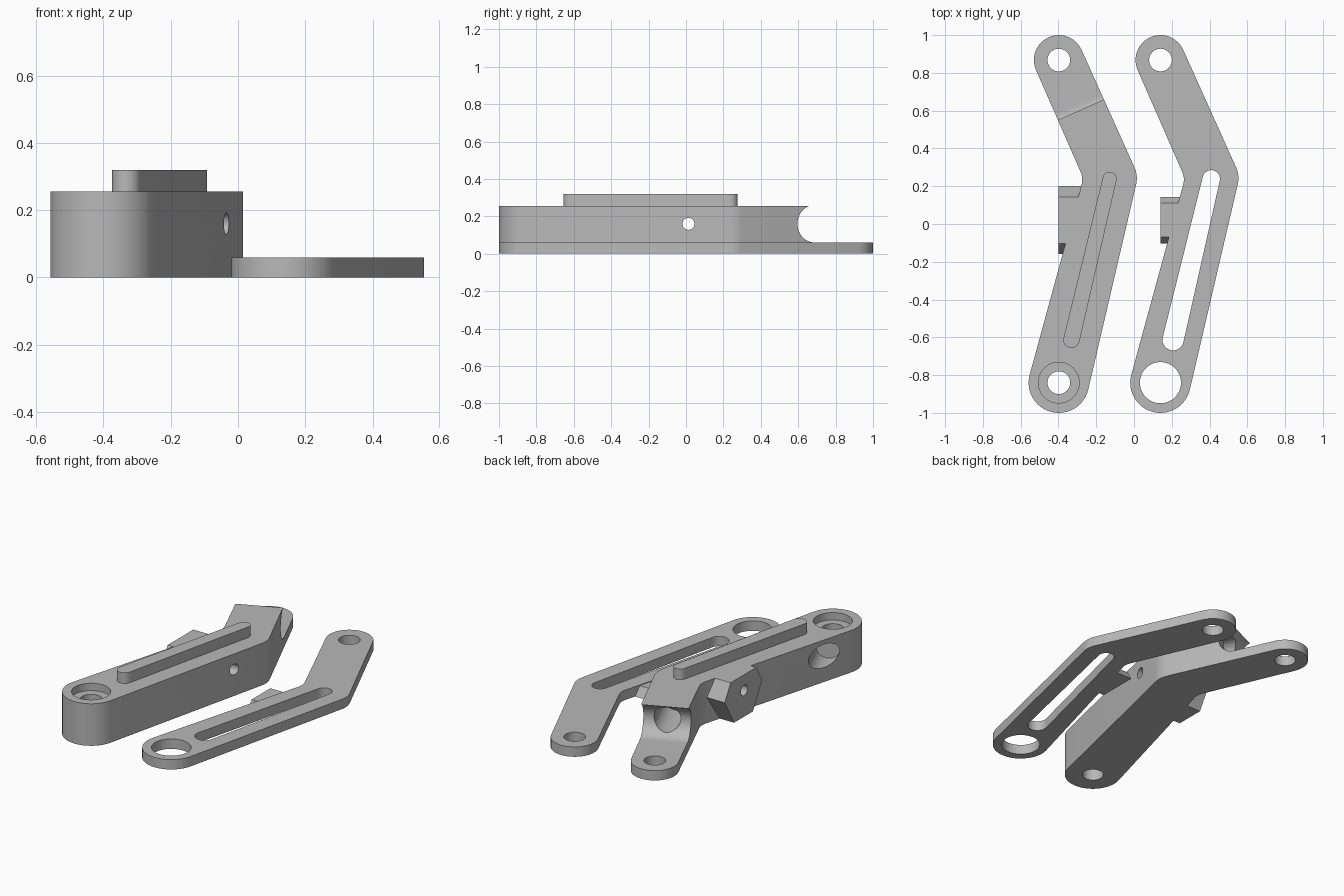
import bpy
import bmesh
from math import radians, cos, sin, pi, atan2, asin, hypot
from mathutils import Matrix, Vector

if "Cube" in bpy.data.objects:
    bpy.data.objects.remove(bpy.data.objects["Cube"], do_unlink=True)

grey = bpy.data.materials.new("plain grey")
grey.use_nodes = True
GREY = (0.48, 0.48, 0.48, 1)
grey.diffuse_color = GREY
grey.node_tree.nodes["Principled BSDF"].inputs["Base Color"].default_value = GREY

OFFSET = 0.538            # spacing between the two arms
FRONT = (-0.398, -0.84)   # front pivot of the thick arm
ELBOW = (-0.127, 0.242)
BACK = (-0.398, 0.868)
BORE_Z = 0.158
UP = Vector((0.404, -0.915, 0)).normalized()   # rear section, pointing to the elbow


def arc(c, r, a0, a1, n=24):
    """Points on an arc, angles in degrees."""
    angles = [radians(a0 + (a1 - a0) * i / n) for i in range(n + 1)]
    return [(c[0] + r * cos(a), c[1] + r * sin(a)) for a in angles]


def prism(name, pts, lo, hi, matrix=Matrix()):
    """Extrude a flat outline from lo to hi along its normal."""
    bm = bmesh.new()
    face = bm.faces.new([bm.verts.new((x, y, lo)) for x, y in pts])
    ext = bmesh.ops.extrude_face_region(bm, geom=[face])
    top = [v for v in ext["geom"] if isinstance(v, bmesh.types.BMVert)]
    bmesh.ops.translate(bm, verts=top, vec=(0, 0, hi - lo))
    bmesh.ops.transform(bm, matrix=matrix, verts=bm.verts)
    bmesh.ops.recalc_face_normals(bm, faces=bm.faces)
    mesh = bpy.data.meshes.new(name)
    bm.to_mesh(mesh)
    bm.free()
    mesh.materials.append(grey)
    obj = bpy.data.objects.new(name, mesh)
    bpy.context.scene.collection.objects.link(obj)
    return obj


def disc(c, r, lo, hi):
    return prism("hole_cutter", arc(c, r, 0, 360, 48)[:-1], lo, hi)


def rod(start, direction, r, length):
    """Round cutter running from start along direction."""
    turn = Vector(direction).to_track_quat("Z", "Y").to_matrix().to_4x4()
    return prism("bore_cutter", arc((0, 0), r, 0, 360, 48)[:-1], 0, length,
                 Matrix.Translation(start) @ turn)


def capsule(a, ra, b, rb):
    """Outline around two circles of different radius."""
    dx, dy = b[0] - a[0], b[1] - a[1]
    along = atan2(dy, dx) * 180 / pi
    tilt = 90 - asin((ra - rb) / hypot(dx, dy)) * 180 / pi
    return (arc(a, ra, along + tilt, along + 360 - tilt)
            + arc(b, rb, along - tilt, along + tilt))


def combine(target, other, operation):
    mod = target.modifiers.new(operation.lower(), "BOOLEAN")
    mod.operation, mod.solver, mod.object = operation, "EXACT", other
    bpy.context.view_layer.objects.active = target
    bpy.ops.object.modifier_apply(modifier=mod.name)
    bpy.data.objects.remove(other, do_unlink=True)


def finish(obj):
    bpy.ops.object.select_all(action="DESELECT")
    obj.select_set(True)
    bpy.context.view_layer.objects.active = obj
    bpy.ops.object.shade_smooth_by_angle(angle=radians(25))


def shift(pts, dx):
    return [(x + dx, y) for x, y in pts]


def hex_boss(x0, x1, z, lo, hi):
    """Hexagonal boss lying along x, trimmed to the arm thickness."""
    frame = Matrix(((0, 0, 1, 0), (1, 0, 0, 0.02), (0, 1, 0, z), (0, 0, 0, 1)))
    boss = prism("hex_boss", arc((0, 0), 0.18, 0, 360, 6)[:-1], x0, x1, frame)
    trim = prism("trim", [(-1, -1), (1, -1), (1, 1), (-1, 1)], lo, hi)
    combine(boss, trim, "INTERSECT")
    return boss


# Bent outline shared by both arms
outline = (arc(FRONT, 0.16, 164.5, 347)
           + arc(ELBOW, 0.142, -13, 24, 10)
           + arc(BACK, 0.132, 24, 204)
           + arc((-0.374, 0.235), 0.1, 24, -15.5, 6))
slot_a, slot_b = (-0.331, -0.613), (-0.129, 0.239)

# Thick arm with its hexagonal boss
thick_arm = prism("thick_arm", outline, 0, 0.255)
combine(thick_arm, hex_boss(-0.4, -0.24, 0.156, 0, 0.255), "UNION")

# Rounded step that thins the rear end to a tab
step = arc((0, 0.16), 0.1, 108, 270, 24) + [(0.6, 0.06), (0.6, 0.5), (-0.031, 0.5)]
out = -UP
side = Vector((0, 0, 1)).cross(out)
centre = Vector((-0.2825, 0.6045, 0)) + out * 0.031
frame = Matrix((
    (out.x, 0, side.x, centre.x),
    (out.y, 0, side.y, centre.y),
    (0, 1, 0, 0),
    (0, 0, 0, 1)))
combine(thick_arm, prism("step_cutter", step, -0.4, 0.4, frame), "DIFFERENCE")

# Pivot holes, counterbore, cross hole and the two angled bores
wall = Vector((FRONT[0], FRONT[1], BORE_Z)) - UP * 0.13
for cutter in (
        disc(BACK, 0.06, -0.1, 0.5),
        disc(FRONT, 0.06, -0.1, 0.5),
        disc(FRONT, 0.108, 0.21, 0.5),
        rod((-1, 0.013, 0.16), (1, 0, 0), 0.032, 2),
        rod((centre.x, centre.y, BORE_Z), UP, 0.075, 0.36),
        rod(wall, -UP, 0.07, 0.4)):
    combine(thick_arm, cutter, "DIFFERENCE")
finish(thick_arm)

# Guide rail standing on the thick arm
finish(prism("guide_rail", capsule(slot_a, 0.043, slot_b, 0.037), 0.25, 0.32))

# Thin cover arm with the matching slot
cover_arm = prism("cover_arm", shift(outline, OFFSET), 0, 0.06)
combine(cover_arm, hex_boss(0.14, 0.26, -0.1, 0, 0.06), "UNION")
slot = shift(capsule(slot_a, 0.056, slot_b, 0.046), OFFSET)
for cutter in (
        prism("slot_cutter", slot, -0.1, 0.2),
        disc((FRONT[0] + OFFSET, FRONT[1]), 0.109, -0.1, 0.2),
        disc((BACK[0] + OFFSET, BACK[1]), 0.06, -0.1, 0.2)):
    combine(cover_arm, cutter, "DIFFERENCE")
finish(cover_arm)
